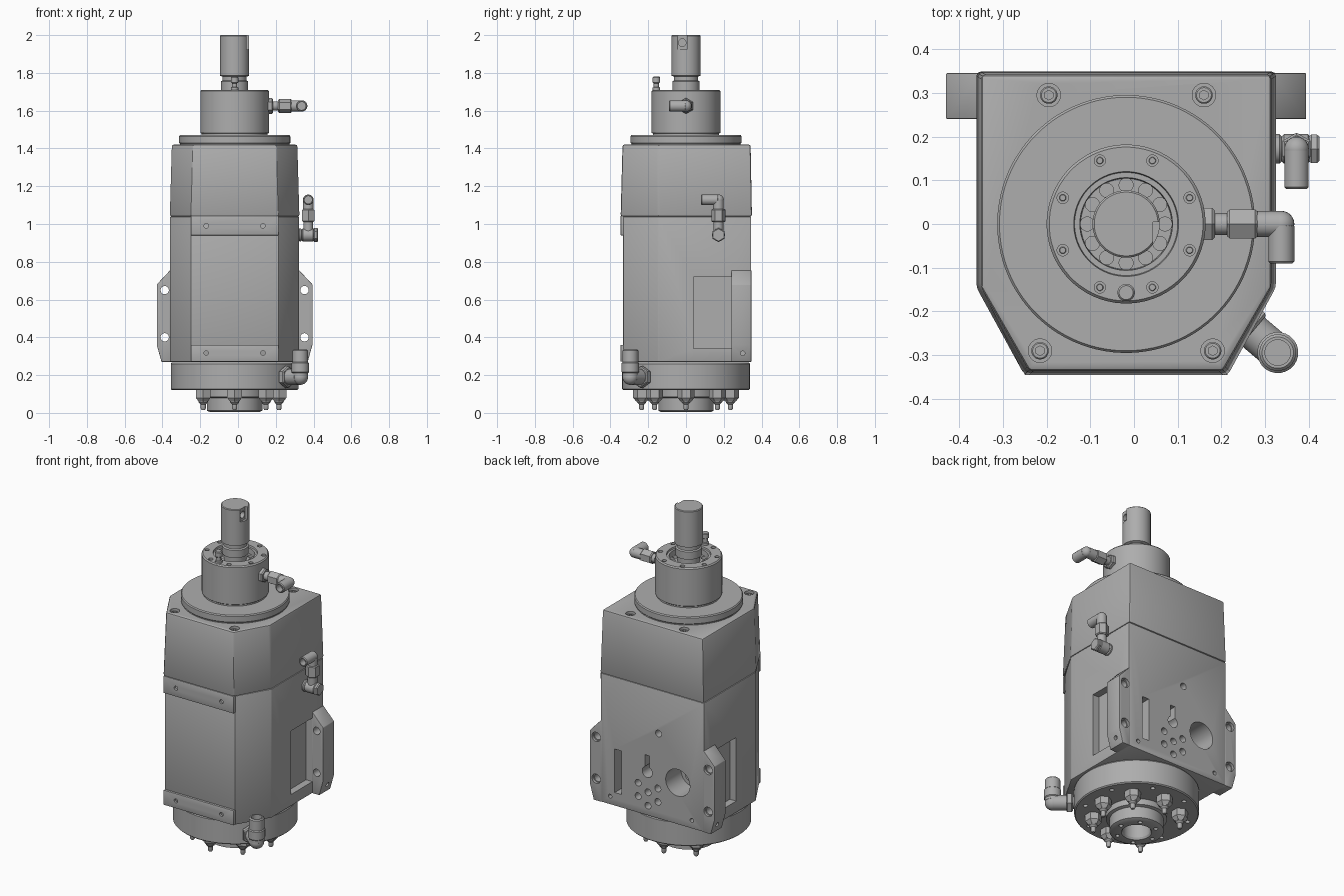
import bpy, bmesh, math
from mathutils import Vector, Matrix

if "Cube" in bpy.data.objects:
    bpy.data.objects.remove(bpy.data.objects["Cube"])

AX = -0.018  # x of the spindle axis
X, Y, Z = Vector((1, 0, 0)), Vector((0, 1, 0)), Vector((0, 0, 1))

metal = bpy.data.materials.new("machined_grey")
metal.use_nodes = True
GREY = (0.42, 0.42, 0.42, 1)
metal.diffuse_color = GREY
metal.node_tree.nodes["Principled BSDF"].inputs["Base Color"].default_value = GREY


def make(name, bm, bevel=0):
    bmesh.ops.recalc_face_normals(bm, faces=bm.faces)
    if bevel:
        sharp = [e for e in bm.edges if e.calc_face_angle(0) > 0.35]
        bmesh.ops.bevel(bm, geom=sharp, offset=bevel, segments=2, affect='EDGES', profile=0.5)
    me = bpy.data.meshes.new(name)
    bm.to_mesh(me)
    bm.free()
    me.materials.append(metal)
    ob = bpy.data.objects.new(name, me)
    bpy.context.scene.collection.objects.link(ob)
    return ob


def loft(name, rings, bevel=0):
    """Closed solid through rings of equal point count."""
    bm = bmesh.new()
    vs = [[bm.verts.new(p) for p in r] for r in rings]
    n = len(vs[0])
    for a, b in zip(vs, vs[1:]):
        for i in range(n):
            bm.faces.new((a[i], a[(i + 1) % n], b[(i + 1) % n], b[i]))
    bm.faces.new(vs[0][::-1])
    bm.faces.new(vs[-1])
    return make(name, bm, bevel)


def turned(name, profile, origin=(AX, 0, 0), axis=Z, sides=64):
    """Turn (radius, distance) pairs around an axis."""
    m = Matrix.Translation(origin) @ axis.to_track_quat('Z', 'Y').to_matrix().to_4x4()
    ang = [math.tau * (i + 0.5) / sides for i in range(sides)]
    return loft(name, [[m @ Vector((r * math.cos(a), r * math.sin(a), h)) for a in ang]
                       for r, h in profile])


def rod(name, p, axis, length, r, sides=24):
    c = min(0.006, r * 0.15)
    return turned(name, [(r - c, 0), (r, c), (r, length - c), (r - c, length)], p, axis, sides)


def drill(p, axis, length, r, sides=20):
    return turned("cutter", [(r, 0), (r, length)], p, axis, sides)


def box(name, lo, hi, bevel=0):
    xs, ys = (lo[0], hi[0]), (lo[1], hi[1])
    plan = [(xs[0], ys[0]), (xs[1], ys[0]), (xs[1], ys[1]), (xs[0], ys[1])]
    return loft(name, [[(x, y, z) for x, y in plan] for z in (lo[2], hi[2])], bevel)


def cut(target, cutters):
    for c in cutters:
        mod = target.modifiers.new("cut", 'BOOLEAN')
        mod.operation, mod.solver, mod.object = 'DIFFERENCE', 'EXACT', c
        bpy.context.view_layer.update()
        dg = bpy.context.evaluated_depsgraph_get()
        me = bpy.data.meshes.new_from_object(target.evaluated_get(dg))
        target.modifiers.clear()
        target.data = me
        bpy.data.objects.remove(c)


def polar(r, deg, z):
    a = math.radians(deg)
    return Vector((AX + r * math.cos(a), r * math.sin(a), z))


def plan(half, front, back, z):
    """Housing outline with two chamfered front corners."""
    pts = [(half, back), (half, -0.145), (half - 0.11, front)]
    return [(AX + x, y, z) for x, y in pts] + [(AX - x, y, z) for x, y in pts[::-1]]


# Lower housing with side pockets and back ports
body = loft("lower_housing", [plan(0.342, -0.333, 0.345, z) for z in (0.27, 1.04)], 0.006)
cuts = [box("cutter", (AX + s * 0.36 - 0.06, 0.04, 0.34), (AX + s * 0.36 + 0.06, 0.24, 0.72))
        for s in (-1, 1)]
cuts += [box("cutter", (0.185, 0.22, 0.35), (0.23, 0.4, 0.61)),
         drill((-0.187, 0.2, 0.52), Y, 0.2, 0.08, 40),
         drill((0.015, 0.24, 0.53), Y, 0.2, 0.033),
         box("cutter", (0.0, 0.24, 0.54), (0.03, 0.4, 0.63))]
for x, z in [(-0.06, 0.78), (0.075, 0.45), (0.075, 0.37), (0.01, 0.41),
             (0.01, 0.33), (-0.055, 0.37), (-0.055, 0.45)]:
    cuts.append(drill((x, 0.28, z), Y, 0.1, 0.02))
for x in (-0.28, 0.26):
    cuts.append(drill((x, 0.28, 0.32), Y, 0.1, 0.012))
cut(body, cuts)
rod("port_plug", (-0.187, 0.19, 0.52), Y, 0.05, 0.03)

# Upper cover, slightly tapered, with counterbored screws
cover = loft("upper_cover", [plan(0.343, -0.346, 0.349, 1.04), plan(0.332, -0.336, 0.342, 1.42)], 0.01)
screws = [(-0.195, 0.295), (0.16, 0.295), (0.18, -0.29), (-0.215, -0.29)]
cut(cover, [drill((x, y, 1.39), Z, 0.1, 0.027) for x, y in screws])
for x, y in screws:
    s = rod("cover_screw", (x, y, 1.38), Z, 0.03, 0.02)
    cut(s, [drill((x, y, 1.395), Z, 0.1, 0.011, 6)])

# Front retaining strips with screw holes
for name, z0, z1, zh in (("upper_strip", 0.94, 1.042, 0.99), ("lower_strip", 0.272, 0.36, 0.317)):
    strip = box(name, (AX - 0.232, -0.346, z0), (AX + 0.232, -0.325, z1), 0.002)
    cut(strip, [drill((AX + s * 0.15, -0.36, zh), Y, 0.03, 0.012) for s in (-1, 1)])

# Mounting ears
for s in (-1, 1):
    outline = [(0.335, 0.27), (0.387, 0.27), (0.412, 0.36), (0.412, 0.68), (0.335, 0.762)]
    ear = loft("mounting_ear", [[(AX + s * x, y, z) for x, z in outline] for y in (0.24, 0.3455)], 0.003)
    holes = [drill((AX + s * 0.37, 0.2, z), Y, 0.2, 0.022) for z in (0.4, 0.65)]
    holes += [drill((AX + s * 0.37, 0.33, z), Y, 0.1, 0.028) for z in (0.4, 0.65)]
    holes.append(drill((AX + s * 0.375, 0.3, 0.315), X * s, 0.1, 0.012))
    cut(ear, holes)

# Top flange
turned("top_flange", [(0.29, 1.4), (0.29, 1.425), (0.295, 1.43), (0.295, 1.464), (0.29, 1.47), (0.1, 1.47)], sides=96)

# Cap with a bolt circle and an open, scalloped well
cap = turned("cap", [(0.175, 1.46), (0.175, 1.478), (0.182, 1.483), (0.182, 1.703), (0.176, 1.71),
                     (0.12, 1.71), (0.118, 1.70), (0.106, 1.70), (0.104, 1.67), (0.05, 1.67)])
cut(cap, [drill(polar(0.157, 22.5 + 45 * i, 1.695), Z, 0.1, 0.013) for i in range(8)]
    + [drill(polar(0.089, 30 * i, 1.62), Z, 0.06, 0.016) for i in range(12)])
for i in range(8):
    rod("cap_screw", polar(0.157, 22.5 + 45 * i, 1.68), Z, 0.02, 0.008, 12)
turned("locating_pin", [(0.02, 1.7), (0.02, 1.722), (0.014, 1.725), (0.014, 1.745),
                        (0.02, 1.75), (0.02, 1.775), (0.016, 1.78)], (AX, -0.157, 0), sides=20)

# Shaft with a groove, a flat and a cross hole
shaft = turned("shaft", [(0.06, 1.64), (0.06, 1.705), (0.072, 1.71), (0.072, 1.755), (0.064, 1.76),
                         (0.064, 1.78), (0.077, 1.785), (0.077, 1.996), (0.073, 2.0)])
cut(shaft, [box("cutter", (AX + 0.062, -0.045, 1.925), (AX + 0.1, 0.005, 2.05)),
            drill((AX - 0.02, -0.02, 1.96), X, 0.12, 0.02)])

# Bottom flange and nose
base = turned("bottom_flange", [(0.15, 0.12), (0.332, 0.12), (0.338, 0.126), (0.338, 0.26),
                                (0.332, 0.268), (0.1, 0.268)], sides=96)
cut(base, [drill(polar(0.29, 22.5 + 45 * i, 0.1), Z, 0.05, 0.013) for i in range(8)])
nose = turned("nose", [(0.085, 0.12), (0.075, 0.112), (0.075, 0.015), (0.082, 0.004), (0.13, 0.004),
                       (0.147, 0.012), (0.147, 0.08), (0.165, 0.085), (0.165, 0.13), (0.086, 0.13)])
cut(nose, [drill(polar(0.11, 60 * i, -0.01), Z, 0.04, 0.012) for i in range(6)])

# Hex bolts under the flange
for i in (0, 1, 2, 3, 5, 6, 7):
    p = polar(0.235, 45 * i, 0)
    turned("hex_bolt", [(0.045, 0.125), (0.045, 0.08), (0.028, 0.06)], p, sides=6)
    turned("bolt_tip", [(0.026, 0.07), (0.024, 0.055), (0.014, 0.045), (0.014, 0.024),
                        (0.009, 0.015)], p, sides=20)


def elbow(name, p, into, out, reach, r, length):
    """Right-angle pipe: inlet along -into, outlet along out."""
    p = Vector(p)
    rod(name + "_inlet", p - into * reach, into, reach, r)
    bm = bmesh.new()
    bmesh.ops.create_uvsphere(bm, u_segments=24, v_segments=12, radius=r,
                              matrix=Matrix.Translation(p))
    make(name + "_bend", bm)
    tube = rod(name + "_outlet", p, out, length, r)
    cut(tube, [drill(p + out * (length - 0.04), out, 0.1, r * 0.7)])


# Cap fitting
for x, length, r, sides in ((0.15, 0.035, 0.042, 6), (0.18, 0.04, 0.025, 24), (0.213, 0.07, 0.038, 6)):
    rod("cap_fitting_nut", (x, 0, 1.625), X, length, r, sides)
elbow("cap_fitting", (0.337, 0, 1.625), X, -Y, 0.06, 0.03, 0.09)

# Side fitting with a banjo body
rod("side_fitting_neck", (0.31, 0.172, 0.942), X, 0.08, 0.025)
rod("side_fitting_washer", (0.32, 0.172, 0.942), X, 0.018, 0.034)
rod("side_fitting_body", (0.338, 0.172, 0.942), X, 0.065, 0.034)
rod("side_fitting_head", (0.4, 0.172, 0.942), X, 0.024, 0.038, 6)
rod("side_fitting_stem", (0.372, 0.172, 0.95), Z, 0.08, 0.026)
rod("side_fitting_nut", (0.372, 0.172, 1.01), Z, 0.07, 0.037, 6)
elbow("side_fitting", (0.372, 0.172, 1.128), Z, -Y, 0.06, 0.028, 0.092)

# Base fitting, set at an angle
out = Vector((0.763, -0.646, 0))
rod("base_fitting_neck", polar(0.32, -40.3, 0.19), out, 0.08, 0.035)
rod("base_fitting_nut", polar(0.345, -40.3, 0.19), out, 0.035, 0.058, 6)
elbow("base_fitting", polar(0.455, -40.3, 0.19), out, Z, 0.09, 0.042, 0.145)
rod("base_fitting_collar", polar(0.455, -40.3, 0.21), Z, 0.06, 0.047)

# Smooth the round surfaces and keep the edges crisp
bpy.ops.object.select_all(action='DESELECT')
for ob in bpy.context.scene.objects:
    if ob.type == 'MESH':
        ob.select_set(True)
        bpy.context.view_layer.objects.active = ob
bpy.ops.object.shade_smooth_by_angle(angle=math.radians(30))
